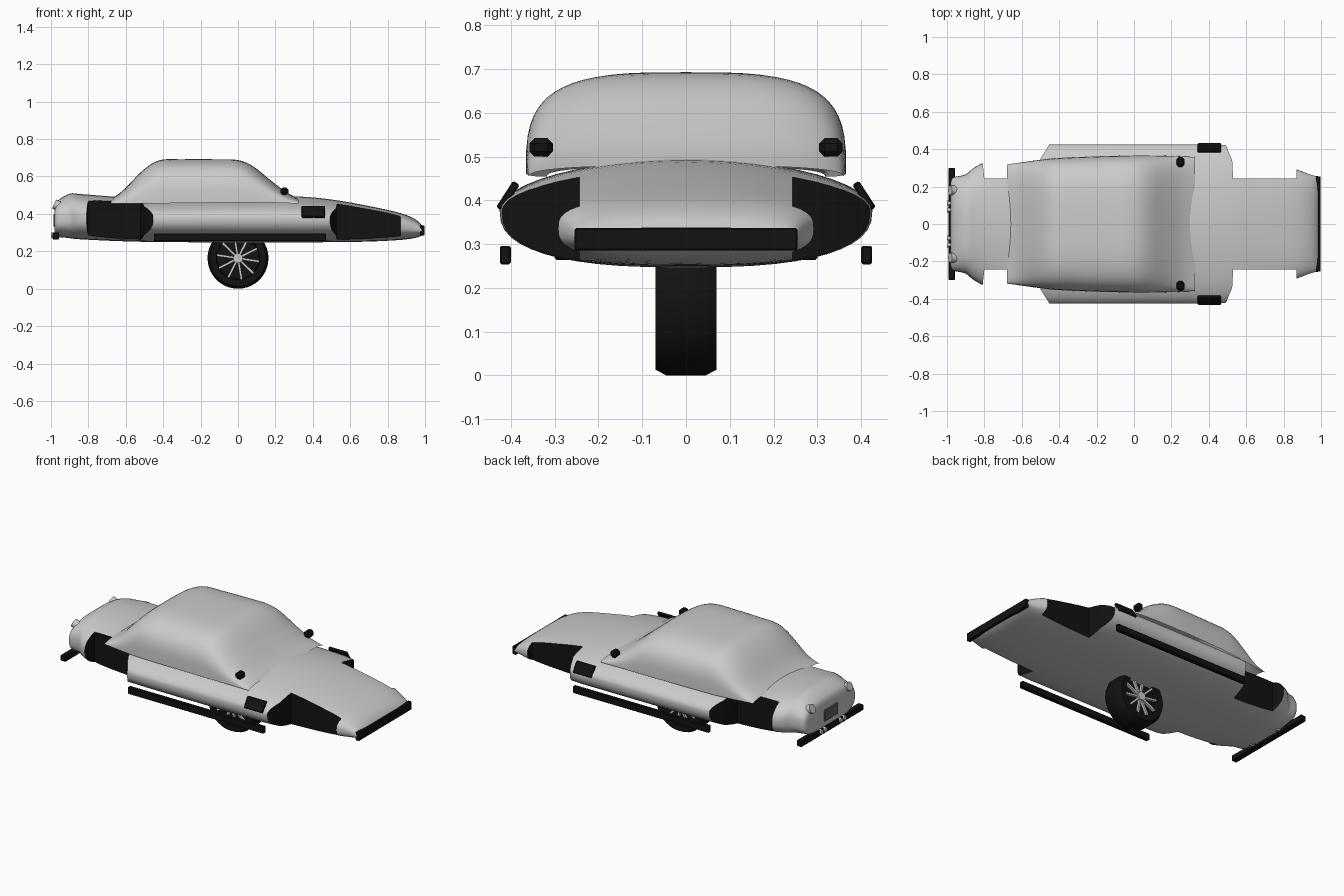
import bpy, bmesh, math
from mathutils import Matrix, Vector

if "Cube" in bpy.data.objects:
    bpy.data.objects.remove(bpy.data.objects["Cube"])

black = bpy.data.materials.new("black_trim")
black.diffuse_color = (0.006, 0.006, 0.006, 1)
black.use_nodes = True
black.node_tree.nodes["Principled BSDF"].inputs["Base Color"].default_value = black.diffuse_color
grey = bpy.data.materials.new("body_grey")
grey.diffuse_color = (0.6, 0.6, 0.6, 1)
grey.use_nodes = True
grey.node_tree.nodes["Principled BSDF"].inputs["Base Color"].default_value = grey.diffuse_color
dark = bpy.data.materials.new("dark_grey")
dark.diffuse_color = (0.12, 0.12, 0.12, 1)
dark.use_nodes = True
dark.node_tree.nodes["Principled BSDF"].inputs["Base Color"].default_value = dark.diffuse_color


def finish(bm, name, mat=None, smooth=True):
    bmesh.ops.recalc_face_normals(bm, faces=bm.faces)
    me = bpy.data.meshes.new(name)
    bm.to_mesh(me)
    bm.free()
    ob = bpy.data.objects.new(name, me)
    bpy.context.collection.objects.link(ob)
    if mat:
        me.materials.append(mat)
    if smooth:
        shade(ob)
    return ob


def activate(ob):
    bpy.ops.object.select_all(action='DESELECT')
    ob.select_set(True)
    bpy.context.view_layer.objects.active = ob


def shade(ob):
    activate(ob)
    bpy.ops.object.shade_smooth_by_angle(angle=math.radians(35))


def box(name, size, loc, mat=None, rx=0, bevel=0.004):
    bm = bmesh.new()
    bmesh.ops.create_cube(bm, size=1, matrix=Matrix.Diagonal((*size, 1)))
    if bevel:
        bmesh.ops.bevel(bm, geom=bm.edges[:], offset=bevel, segments=1, affect='EDGES')
    ob = finish(bm, name, mat, False)
    ob.location, ob.rotation_euler.x = loc, rx
    return ob


def cylinder(name, r, depth, loc, mat=None, rot=(0, 0, 0), seg=20):
    bm = bmesh.new()
    bmesh.ops.create_cone(bm, cap_ends=True, segments=seg, radius1=r, radius2=r, depth=depth)
    ob = finish(bm, name, mat)
    ob.location, ob.rotation_euler = loc, rot
    return ob


def refine(rows, steps=4):
    """Catmull-Rom resampling of the lengthwise stations."""
    out = []
    for i in range(len(rows) - 1):
        a, b, c, d = (rows[max(0, min(len(rows) - 1, i + k))] for k in (-1, 0, 1, 2))
        for s in range(steps):
            t = s / steps
            out.append([0.5 * (2*q + (r - p)*t + (2*p - 5*q + 4*r - u)*t*t
                               + (3*q - p - 3*r + u)*t**3)
                        for p, q, r, u in zip(a, b, c, d)])
    return out + [list(rows[-1])]


def sup(v, n):
    return math.copysign(abs(v) ** (2 / n), v)


def loft(bm, rings, closed):
    vs = [[bm.verts.new(p) for p in r] for r in rings]
    n = len(vs[0])
    for a, b in zip(vs, vs[1:]):
        for j in range(n if closed else n - 1):
            k = (j + 1) % n
            bm.faces.new((a[j], a[k], b[k], b[j]))
    if closed:
        bm.faces.new(vs[0])
        bm.faces.new(vs[-1])


# hull: x, half width, bottom z, widest z, top z, top exponent, bottom exponent
hull_rows = [
    (-0.98, 0.225, 0.295, 0.37, 0.43, 3.0, 3.0),
    (-0.965, 0.25, 0.28, 0.375, 0.47, 2.8, 3.0),
    (-0.90, 0.265, 0.27, 0.38, 0.508, 2.6, 2.8),
    (-0.84, 0.31, 0.264, 0.38, 0.506, 2.3, 2.6),
    (-0.65, 0.40, 0.255, 0.38, 0.492, 2.0, 2.6),
    (-0.45, 0.424, 0.25, 0.38, 0.49, 1.9, 2.6),
    (0.0, 0.425, 0.247, 0.38, 0.495, 1.9, 2.6),
    (0.30, 0.425, 0.247, 0.38, 0.494, 1.9, 2.6),
    (0.50, 0.42, 0.249, 0.375, 0.477, 1.95, 2.6),
    (0.70, 0.36, 0.252, 0.355, 0.442, 2.3, 2.6),
    (0.87, 0.292, 0.261, 0.335, 0.404, 3.0, 2.8),
    (0.95, 0.262, 0.272, 0.322, 0.37, 3.0, 3.0),
    (0.985, 0.255, 0.285, 0.312, 0.338, 3.0, 3.0),
]
N = 48
rings = []
for x, w, zb, zm, zt, nt, nb in refine(hull_rows):
    ring = []
    for j in range(N):
        a = 2 * math.pi * j / N
        c, s = math.cos(a), math.sin(a)
        h, n = (zt - zm, nt) if s >= 0 else (zm - zb, nb)
        ring.append((x, w * sup(c, n), zm + h * sup(s, n)))
    rings.append(ring)
bm = bmesh.new()
loft(bm, rings, True)
bmesh.ops.remove_doubles(bm, verts=bm.verts, dist=1e-5)
hull = finish(bm, "body_hull", grey, False)

# wheel arches: plan outlines cut out of the hull, leaving black liners
arches = [
    [(0.53, 0.243), (0.87, 0.243), (0.865, 0.6), (0.48, 0.6), (0.492, 0.42), (0.525, 0.34)],
    [(-0.80, 0.243), (-0.52, 0.243), (-0.50, 0.35), (-0.455, 0.42), (-0.44, 0.6), (-0.84, 0.6)],
]
for outline in arches:
    for side in (1, -1):
        bm = bmesh.new()
        f = bm.faces.new([bm.verts.new((x, side * y, 0.1)) for x, y in outline])
        r = bmesh.ops.extrude_face_region(bm, geom=[f])
        bmesh.ops.translate(bm, vec=(0, 0, 0.6),
                            verts=[v for v in r['geom'] if isinstance(v, bmesh.types.BMVert)])
        cutter = finish(bm, "arch_cutter", black, False)
        cutter.hide_render = True
        m = hull.modifiers.new("arch", 'BOOLEAN')
        m.operation, m.solver, m.object = 'DIFFERENCE', 'EXACT', cutter
        m.material_mode = 'TRANSFER'
        activate(hull)
        bpy.ops.object.modifier_apply(modifier=m.name)
        bpy.data.objects.remove(cutter)
shade(hull)

# cabin shell: x, half width, base z, top z at centre, exponent
cabin_rows = [
    (-0.68, 0.318, 0.455, 0.478, 2.5), (-0.61, 0.328, 0.455, 0.53, 2.7),
    (-0.51, 0.342, 0.455, 0.632, 3.2), (-0.42, 0.352, 0.456, 0.687, 3.4),
    (-0.30, 0.358, 0.458, 0.692, 3.4), (-0.12, 0.364, 0.46, 0.692, 3.4),
    (0.0, 0.366, 0.46, 0.688, 3.4), (0.08, 0.366, 0.46, 0.655, 3.3),
    (0.17, 0.365, 0.46, 0.583, 3.1), (0.25, 0.362, 0.458, 0.522, 2.8),
    (0.325, 0.358, 0.455, 0.48, 2.5),
]
rings = []
for x, w, zb, zt, n in refine(cabin_rows):
    rings.append([(x, w * sup(math.cos(a), n), zb + (zt - zb) * sup(math.sin(a), n))
                  for a in (math.pi * j / 32 for j in range(33))])
bm = bmesh.new()
loft(bm, rings, False)
finish(bm, "cabin_shell", grey)

# bumpers and rear plate
box("front_bumper", (0.025, 0.51, 0.052), (0.985, 0, 0.311), black)
box("rear_bumper", (0.035, 0.60, 0.036), (-0.975, 0, 0.282), black)
box("rear_plate", (0.012, 0.13, 0.07), (-0.98, 0, 0.365), dark)

# paired side parts
for s, side in ((1, "left"), (-1, "right")):
    box(side + "_sill", (0.92, 0.025, 0.042), (0.01, s * 0.413, 0.275), black)
    box(side + "_fender_vent", (0.125, 0.018, 0.072), (0.403, s * 0.407, 0.41), black,
        rx=s * math.radians(33))
    box(side + "_mirror", (0.042, 0.054, 0.042), (0.248, s * 0.331, 0.521), black, bevel=0.012)
    cylinder(side + "_tail_light", 0.026, 0.04, (-0.965, s * 0.18, 0.445), grey,
             (0, math.radians(-65), 0))
    for y in (0.075, 0.112):
        cylinder(side + "_exhaust", 0.014, 0.07, (-0.965, s * y, 0.288), grey,
                 (0, math.pi / 2, 0), 14)

# central wheel: lathed tyre, dark rim disc, spokes and hub
R = 0.163
prof = [(0.112, -0.045), (0.116, -0.068), (0.15, -0.07), (0.163, -0.045)]
prof += [(r, -y) for r, y in reversed(prof)]
bm = bmesh.new()
seg = 40
rows = [[(r * math.cos(a), y, R + r * math.sin(a)) for r, y in prof]
        for a in (2 * math.pi * i / seg for i in range(seg))]
loft(bm, [list(c) for c in zip(*rows)], True)
finish(bm, "tyre", black)

bm = bmesh.new()
for i in range(10):
    rot = Matrix.Rotation(2 * math.pi * i / 10 + 0.15, 4, 'Y')
    bmesh.ops.create_cube(bm, size=1, matrix=Matrix.Translation((0, 0, R)) @ rot
                          @ Matrix.Translation((0.066, 0, 0))
                          @ Matrix.Diagonal((0.098, 0.12, 0.012, 1)))
finish(bm, "wheel_spokes", grey, False)
cylinder("wheel_hub", 0.026, 0.14, (0, 0, R), grey, (math.pi / 2, 0, 0))
